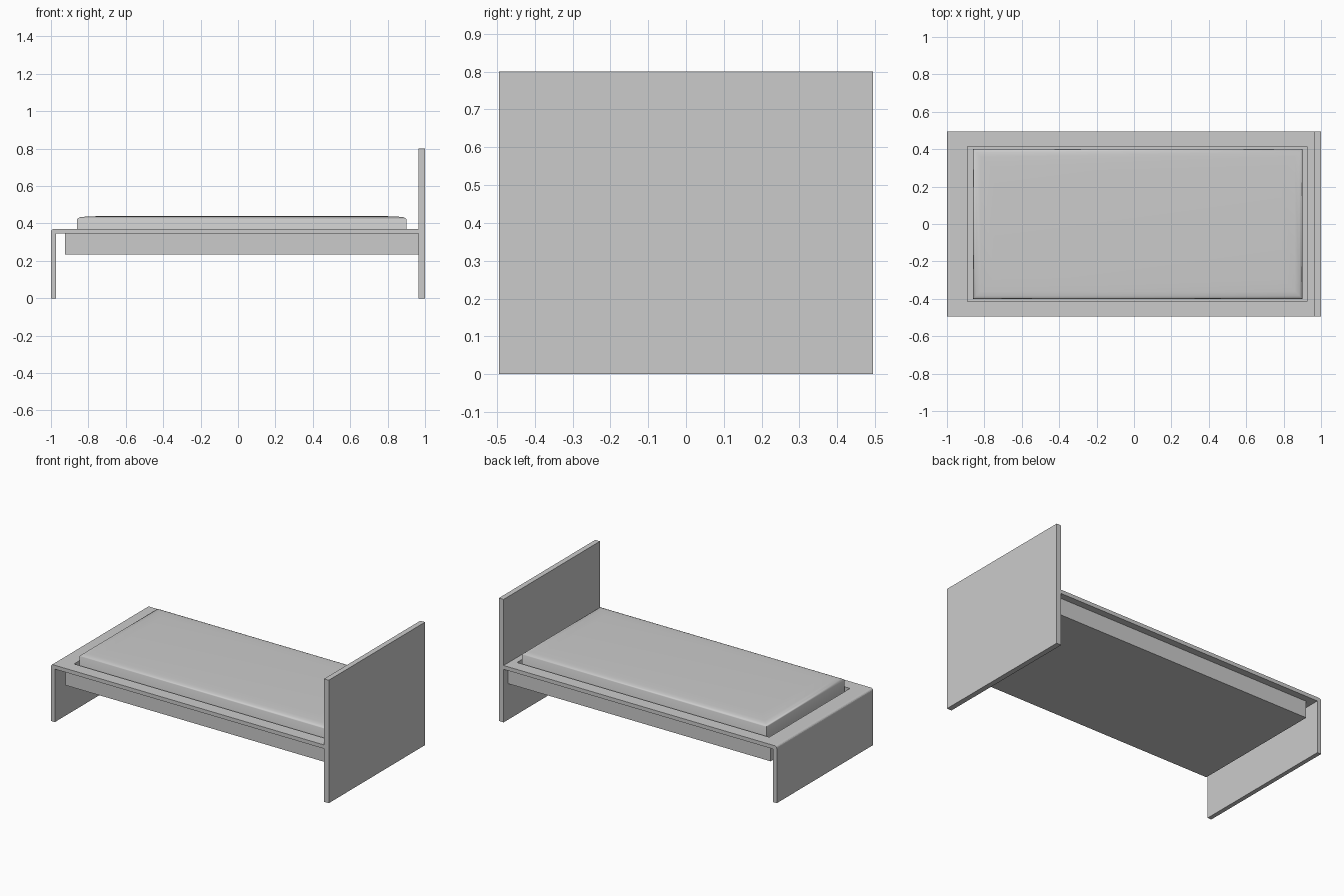
import bpy, bmesh, math

if "Cube" in bpy.data.objects:
    bpy.data.objects.remove(bpy.data.objects["Cube"])

W = 0.495  # half width of the bed


def finish(name, bm, angle=None):
    bmesh.ops.recalc_face_normals(bm, faces=bm.faces)
    me = bpy.data.meshes.new(name)
    bm.to_mesh(me)
    bm.free()
    ob = bpy.data.objects.new(name, me)
    bpy.context.collection.objects.link(ob)
    if angle:
        bpy.ops.object.select_all(action='DESELECT')
        ob.select_set(True)
        bpy.context.view_layer.objects.active = ob
        bpy.ops.object.shade_smooth_by_angle(angle=math.radians(angle))
    return ob


def stack(name, loops, angle=None):
    """Stack rectangular loops (x0, x1, half_y, z) into a closed solid."""
    bm = bmesh.new()
    rings = [[bm.verts.new(p) for p in ((x0, -y, z), (x1, -y, z), (x1, y, z), (x0, y, z))]
             for x0, x1, y, z in loops]
    for a, b in zip(rings, rings[1:]):
        for i in range(4):
            j = (i + 1) % 4
            bm.faces.new((a[i], a[j], b[j], b[i]))
    bm.faces.new(rings[0])
    bm.faces.new(rings[-1])
    return finish(name, bm, angle)


def box(name, x0, x1, y, z0, z1):
    return stack(name, [(x0, x1, y, z0), (x0, x1, y, z1)])


def extrude_y(name, profile, y):
    bm = bmesh.new()
    face = bm.faces.new([bm.verts.new((px, -y, pz)) for px, pz in profile])
    ext = bmesh.ops.extrude_face_region(bm, geom=[face])
    moved = [v for v in ext['geom'] if isinstance(v, bmesh.types.BMVert)]
    bmesh.ops.translate(bm, verts=moved, vec=(0, 2 * y, 0))
    return finish(name, bm)


# headboard
box("headboard", 0.966, 1.0, W, 0, 0.8)

# top deck and foot panel in one folded sheet with a rounded corner
r = 0.015
corner = [(-1 + r - r * math.cos(a), 0.37 - r + r * math.sin(a))
          for a in (math.radians(22.5 * i) for i in range(5))]
frame = extrude_y("deck_and_foot_panel",
                  [(-0.972, 0), (-1, 0)] + corner +
                  [(0.966, 0.37), (0.966, 0.345), (-0.972, 0.345)], W)

# tray hanging under the deck
tray = box("mattress_tray", -0.925, 0.966, 0.45, 0.235, 0.345)

# recess through deck and into tray
cutter = box("recess_cutter", -0.89, 0.926, 0.415, 0.26, 0.5)
cutter.hide_render = True
for ob in (frame, tray):
    mod = ob.modifiers.new("recess", 'BOOLEAN')
    mod.operation = 'DIFFERENCE'
    mod.solver = 'EXACT'
    mod.object = cutter
    bpy.context.view_layer.objects.active = ob
    bpy.ops.object.modifier_apply(modifier=mod.name)
bpy.data.objects.remove(cutter)

# mattress with softly crowned top
steps = [(0, 0.26), (0, 0.422), (0.004, 0.428), (0.015, 0.433),
         (0.04, 0.436), (0.11, 0.439)]
stack("mattress", [(-0.86 + d, 0.9 - d, 0.4 - d, z) for d, z in steps], 40)
